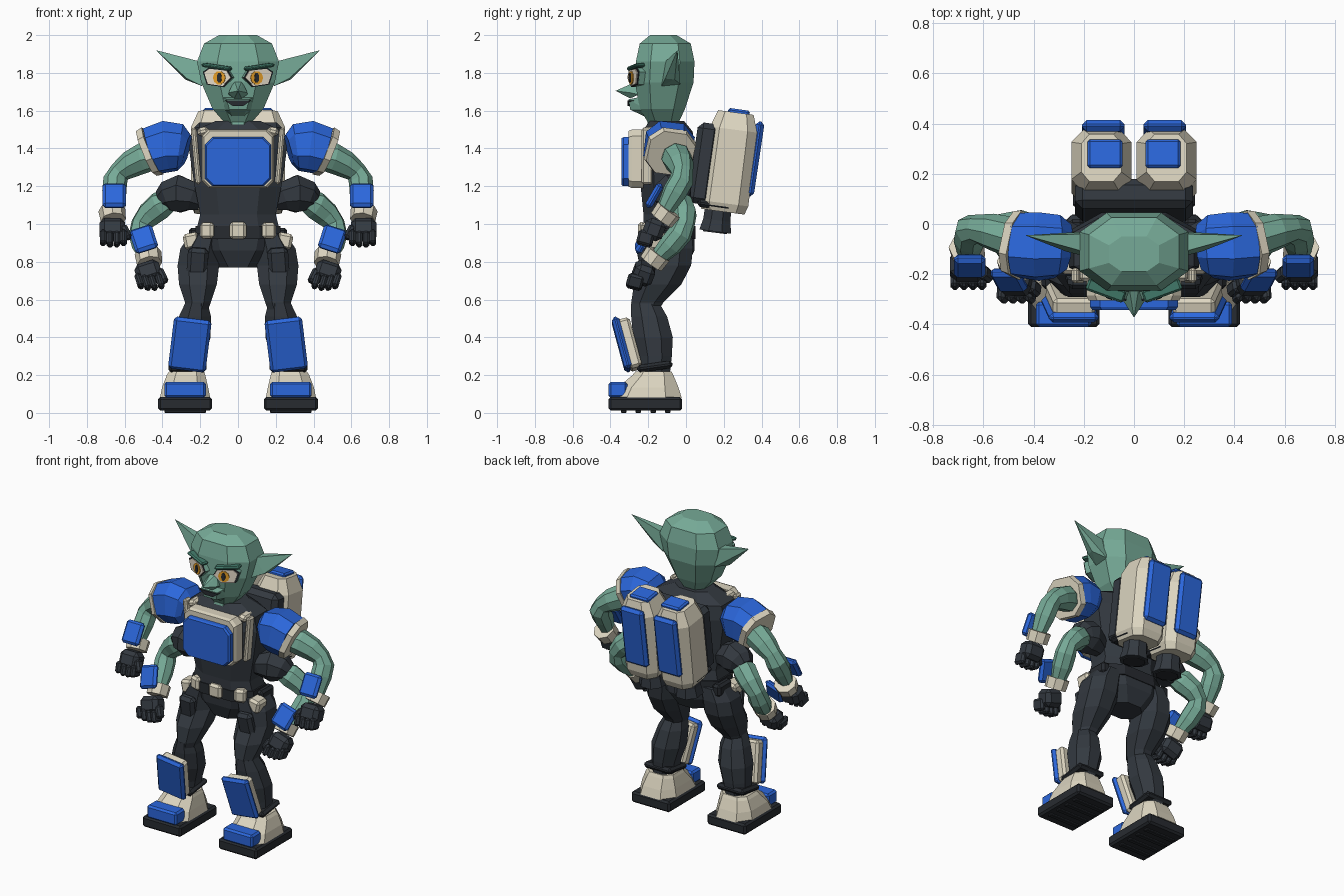
import bpy, bmesh
from math import radians, cos, sin, tau
from mathutils import Vector, Matrix, Euler

if "Cube" in bpy.data.objects:
    bpy.data.objects.remove(bpy.data.objects["Cube"])


def material(name, *rgb):
    lin = [((c / 255 + 0.055) / 1.055) ** 2.4 for c in rgb] + [1]
    m = bpy.data.materials.new(name)
    m.use_nodes = True
    m.diffuse_color = lin
    m.node_tree.nodes["Principled BSDF"].inputs["Base Color"].default_value = lin
    return m


GREEN = material("green skin", 118, 170, 151)
BROW = material("dark green", 66, 122, 106)
BLUE = material("blue armour", 43, 103, 220)
CREAM = material("cream trim", 220, 213, 192)
SUIT = material("charcoal suit", 51, 57, 64)
BLACK = material("black rubber", 39, 43, 48)
GOLD = material("gold iris", 232, 160, 40)
WHITE = material("eye white", 230, 220, 202)


def finish(name, bm, mat, mirror):
    bmesh.ops.recalc_face_normals(bm, faces=bm.faces)
    me = bpy.data.meshes.new(name)
    bm.to_mesh(me)
    bm.free()
    me.materials.append(mat)
    ob = bpy.data.objects.new(name, me)
    bpy.context.collection.objects.link(ob)
    if mirror:
        ob.modifiers.new("Mirror", 'MIRROR').use_mirror_merge = False


def box(name, mat, loc, size, rot=(0, 0, 0), bevel=0.015, mirror=True):
    """Chamfered box, rotation in degrees."""
    bm = bmesh.new()
    bmesh.ops.create_cube(bm, size=1)
    bmesh.ops.scale(bm, vec=size, verts=bm.verts)
    bmesh.ops.bevel(bm, geom=bm.edges[:], offset=min(bevel, min(size) * 0.4),
                    segments=1, affect='EDGES')
    turn = Euler([radians(a) for a in rot]).to_matrix().to_4x4()
    bmesh.ops.transform(bm, matrix=Matrix.Translation(loc) @ turn, verts=bm.verts)
    finish(name, bm, mat, mirror)


def loft(name, mat, rings, k=0.414, upright=True, mirror=True):
    """Eight-sided skin over rings (x, y, z, rx, ry); follows the path unless upright."""
    bm = bmesh.new()
    pts = [Vector(r[:3]) for r in rings]
    axis, turn, loops = Vector((0, 0, 1)), Matrix.Identity(3), []
    octagon = [(1, -k), (1, k), (k, 1), (-k, 1), (-1, k), (-1, -k), (-k, -1), (k, -1)]
    for i, r in enumerate(rings):
        if not upright:
            t = (pts[min(i + 1, len(pts) - 1)] - pts[max(i - 1, 0)]).normalized()
            turn = axis.rotation_difference(t).to_matrix() @ turn
            axis = t
        loops.append([bm.verts.new(pts[i] + turn @ Vector((u * r[3], v * r[-1], 0)))
                      for u, v in octagon])
    for a, b in zip(loops, loops[1:]):
        for j in range(8):
            bm.faces.new((a[j], a[(j + 1) % 8], b[(j + 1) % 8], b[j]))
    bm.faces.new(loops[0])
    bm.faces.new(loops[-1])
    finish(name, bm, mat, mirror)


def hull(name, mat, pts, mirror=True):
    bm = bmesh.new()
    for p in pts:
        bm.verts.new(p)
    bmesh.ops.convex_hull(bm, input=bm.verts)
    finish(name, bm, mat, mirror)


def plate(name, mat, outline, loc, depth, yaw=0, mirror=True, inset=1):
    """Outline in x and z, extruded backwards from loc; inset scales the front face."""
    turn = Matrix.Rotation(radians(yaw), 3, 'Z')
    hull(name, mat, [Vector(loc) + turn @ Vector((u * s, d, v * s)) for u, v in outline
                     for d, s in ((0, inset), (depth * (1 - inset) * 5, 1), (depth, 1))], mirror)


def disc(rx, rz, n=10):
    return [(rx * cos(tau * i / n), rz * sin(tau * i / n)) for i in range(n)]


def cut_corners(x, z, c):
    return [(s * u, t * v) for s in (-1, 1) for t in (-1, 1) for u, v in ((x, z - c), (x - c, z))]


# Head and neck
loft("head", GREEN, [(0, -.12, 1.535, .07, .08), (0, -.125, 1.61, .135, .12),
                     (0, -.115, 1.75, .195, .155), (0, -.11, 1.86, .217, .155),
                     (0, -.11, 1.955, .18, .135), (0, -.12, 2.0, .1, .07)], k=.5, mirror=False)
loft("neck", GREEN, [(0, -.125, 1.48, .08, .09), (0, -.12, 1.58, .075, .075)], mirror=False)
hull("ears", GREEN, [(.2, -.11, 1.86), (.2, -.04, 1.86), (.19, -.03, 1.74), (.19, -.13, 1.73),
                     (.27, -.11, 1.77), (.28, -.06, 1.765), (.434, -.045, 1.92)])
hull("nose", GREEN, [(s * x, y, z) for s in (-1, 1) for x, y, z in
                     [(.05, -.25, 1.685), (.02, -.25, 1.76), (.05, -.295, 1.695),
                      (.02, -.3, 1.73), (.02, -.295, 1.665), (0, -.373, 1.705)]], mirror=False)
hull("muzzle", GREEN, [(s * x, y, z) for s in (-1, 1) for x, y, z in
                       [(.095, -.2, 1.68), (.085, -.2, 1.6), (.06, -.305, 1.66),
                        (.045, -.295, 1.605), (.03, -.22, 1.57)]], mirror=False)
plate("mouth", BLACK, [(-.07, .016), (0, .006), (.07, .016), (.03, -.012), (-.03, -.012)],
      (0, -.309, 1.638), .05, mirror=False)

# Eyes built from stacked thin plates
almond = [(-.08, .0), (-.054, .042), (.052, .052), (.085, .03), (.062, -.037), (-.03, -.05)]
plate("eye_sockets", GREEN, almond, (.107, -.274, 1.775), .07, 20)
plate("eye_rims", BLACK, almond, (.107, -.28, 1.775), .008, 20)
plate("eye_whites", WHITE, [(u * .9, v * .89) for u, v in almond], (.107, -.286, 1.775), .008, 20)
plate("irises", GOLD, disc(.035, .036), (.1, -.294, 1.774), .007, 20)
plate("pupils", BLACK, disc(.013, .027), (.1, -.299, 1.774), .006, 20)
box("brows", BROW, (.112, -.265, 1.832), (.16, .05, .022), (0, -8, 20), .008)

# Torso, collar and chest armour
loft("torso", SUIT, [(0, -.09, .77, .1, .09), (0, -.085, .86, .19, .13), (0, -.09, .95, .225, .135),
                     (0, -.095, 1.05, .2, .13), (0, -.1, 1.2, .23, .14), (0, -.1, 1.4, .26, .145),
                     (0, -.1, 1.49, .24, .135), (0, -.1, 1.545, .12, .09)], k=.5, mirror=False)
plate("chest_frame", CREAM, cut_corners(.19, .155, .035), (0, -.305, 1.345), .08, 0, False, .95)
plate("chest_plate", BLUE, cut_corners(.175, .13, .04), (0, -.342, 1.33), .045, 0, False, .95)
box("side_straps", CREAM, (.222, -.205, 1.36), (.03, .06, .3), (0, 5, 0), .01)
box("collar_straps", CREAM, (.185, -.18, 1.49), (.06, .1, .045), (0, 12, 0))

# Belt
loft("belt", BLACK, [(0, -.09, .92, .23, .14), (0, -.09, .99, .225, .14)], k=.5, mirror=False)
box("buckle", CREAM, (0, -.235, .965), (.09, .04, .09), mirror=False)
box("belt_clips", CREAM, (.16, -.2, .965), (.075, .06, .085), (0, 0, 20))
box("belt_pouches", CREAM, (.245, -.15, .91), (.085, .1, .085), (0, 12, 0))
box("hip_pads", BLACK, (.23, -.05, .94), (.06, .14, .08))

# Upper arm pair
loft("shoulder_pads", BLUE, [(.268, -.095, 1.395, .075, .09), (.305, -.09, 1.405, .118, .12),
                             (.38, -.09, 1.41, .13, .13), (.465, -.085, 1.385, .12, .122)],
     k=.5, upright=False)
loft("shoulder_rims", CREAM, [(.452, -.085, 1.387, .127, .13), (.485, -.08, 1.373, .12, .122)],
     k=.5, upright=False)
loft("upper_arms", GREEN, [(.42, -.07, 1.36, .06), (.5, -.05, 1.35, .075), (.57, -.03, 1.315, .067),
                           (.625, -.02, 1.275, .053), (.65, -.025, 1.23, .06),
                           (.655, -.06, 1.17, .06), (.66, -.12, 1.06, .04)], upright=False)
# Lower arm pair
loft("lower_shoulders", SUIT, [(.19, -.08, 1.12, .05), (.24, -.08, 1.145, .075),
                               (.31, -.07, 1.16, .098), (.37, -.055, 1.145, .08),
                               (.4, -.045, 1.125, .055)], upright=False)
loft("lower_arms", GREEN, [(.35, -.06, 1.13, .05), (.41, -.035, 1.1, .07), (.47, -.01, 1.05, .064),
                           (.51, -.01, 1.0, .053), (.515, -.03, .95, .06),
                           (.5, -.08, .89, .058), (.477, -.15, .82, .04)], upright=False)

# Bracers, cuffs and gloved hands for both pairs
for label, c, roll in (("upper", Vector((.66, -.18, .955)), 0), ("lower", Vector((.468, -.235, .725)), 18)):
    box(label + "_bracers", BLUE, c + Vector((-.005 + roll * .002, .012, .195)),
        (.125, .04, .145), (-30, roll, 0))
    loft(label + "_cuffs", CREAM, [(c.x + .008, c.y + .09, c.z + .12, .066),
                                   (c.x, c.y + .05, c.z + .065, .062)], upright=False)
    box(label + "_palms", SUIT, c + Vector((.005, .01, .015)), (.135, .11, .11), (-20, roll, 0), .025)
    for i in range(4):
        f = i - 1.5
        box(f"{label}_finger_{i + 1}", SUIT, c + Vector((f * .036, -.035, -.04 + abs(f) * .008)),
            (.035, .085, .075), (-15, roll, 0), .012)
    box(label + "_thumbs", SUIT, c + Vector((-.068, -.02, .0)), (.04, .055, .08), (-20, 25, 0), .012)

# Legs
loft("thighs", SUIT, [(.17, -.085, .95, .08, .115), (.2, -.085, .87, .105, .122),
                      (.21, -.095, .78, .11, .122), (.212, -.15, .68, .1, .125),
                      (.212, -.205, .585, .068, .085), (.22, -.215, .54, .06, .07)], k=.45)
loft("shins", SUIT, [(.22, -.215, .58, .06, .075), (.228, -.195, .51, .085, .095),
                     (.245, -.175, .4, .1, .105), (.26, -.165, .3, .085, .09),
                     (.268, -.165, .21, .075, .08)])
box("thigh_pouches", SUIT, (.215, -.215, .785), (.11, .06, .18), (12, -4, 0), .02)
box("ankle_bands", BLACK, (.268, -.165, .245), (.2, .19, .04), (8, 0, 0))
box("shin_backplates", CREAM, (.253, -.3, .362), (.17, .07, .27), (15, -7, 0))
box("shin_guards", BLUE, (.255, -.34, .362), (.2, .04, .285), (15, -7, 0), .016)

# Boots
loft("boots", CREAM, [(.28, -.21, .08, .133, .187), (.28, -.2, .135, .122, .16),
                      (.275, -.175, .2, .102, .108), (.272, -.172, .22, .092, .095)], k=.55)
box("toe_caps", BLUE, (.28, -.36, .122), (.22, .1, .085), bevel=.012)
box("soles", BLACK, (.28, -.215, .048), (.285, .39, .072), bevel=.012)
for i in range(4):
    box(f"tread_{i + 1}", BLACK, (.28, -.33 + i * .078, .008), (.22, .03, .016), bevel=.004)

# Jetpack
box("pack_board", SUIT, (0, .095, 1.32), (.47, .12, .43), (-8, 0, 0), .03, False)
loft("tanks", CREAM, [(.13, .195, 1.065, .1, .115), (.13, .201, 1.11, .12, .13),
                      (.13, .252, 1.5, .12, .125), (.13, .264, 1.59, .08, .095)],
     k=.6, upright=False)
box("tank_backplates", BLUE, (.122, .365, 1.345), (.17, .045, .4), (-8.5, 0, 0), .02)
box("tank_caps", BLUE, (.115, .28, 1.592), (.14, .115, .03), (-8, 0, 0), .01)
box("tank_bands", BLACK, (.13, .15, 1.1), (.225, .18, .04), (-8, 0, 0))
loft("nozzles", SUIT, [(.13, .17, 1.08, .07), (.13, .163, 1.02, .072), (.13, .155, .96, .085)],
     upright=False)
loft("nozzle_mouths", BLACK, [(.13, .1545, .962, .065), (.13, .1535, .954, .065)], upright=False)
